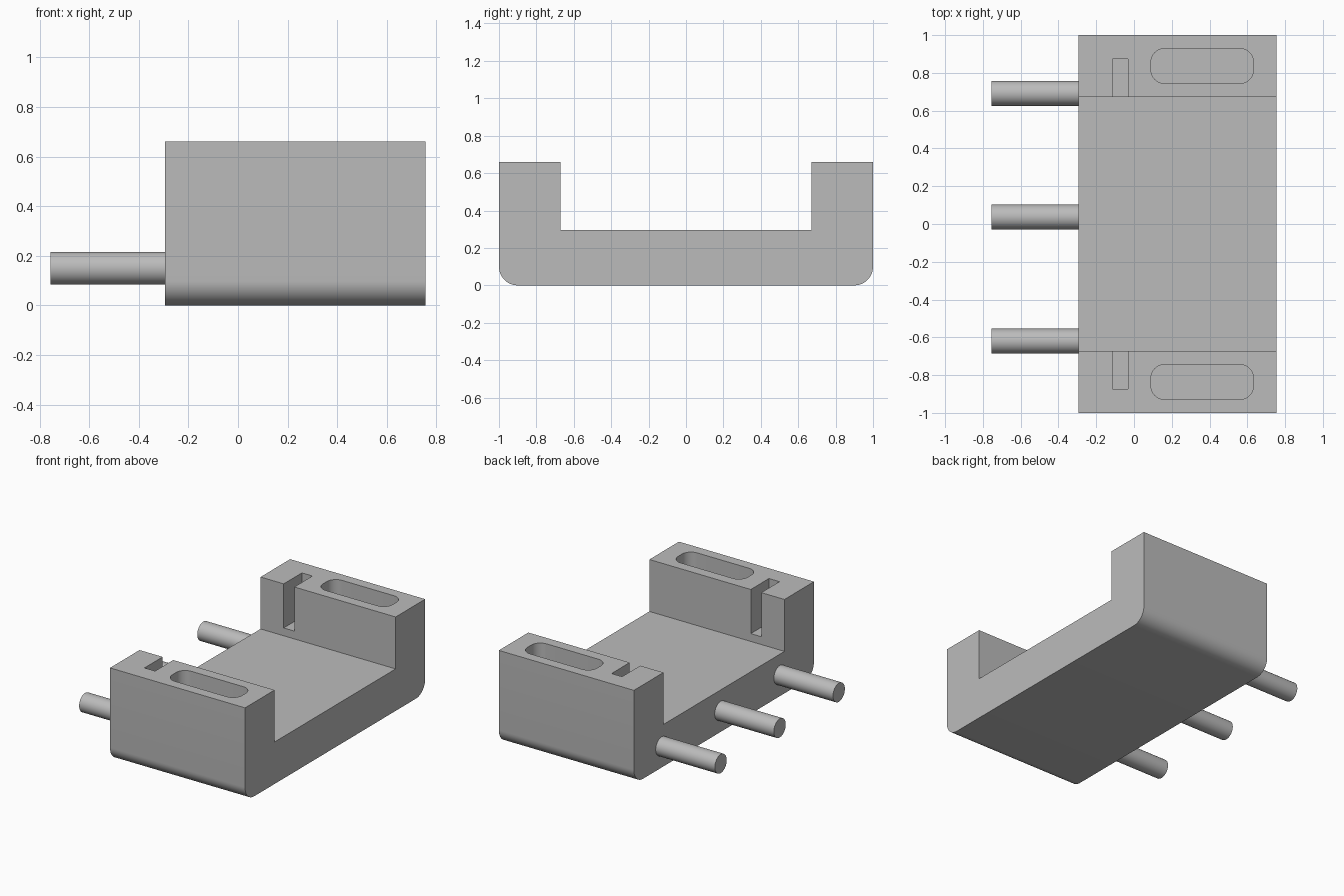
import bpy, bmesh, math

if "Cube" in bpy.data.objects:
    bpy.data.objects.remove(bpy.data.objects["Cube"])

grey = bpy.data.materials.new("grey")
grey.diffuse_color = (0.5, 0.5, 0.5, 1)
grey.use_nodes = True
grey.node_tree.nodes["Principled BSDF"].inputs["Base Color"].default_value = grey.diffuse_color

X0, X1 = -0.295, 0.755      # body ends
TOP, FLOOR, INNER = 0.66, 0.295, 0.672


def prism(name, outline, shift):
    """Extrude a closed outline of 3D points along a vector."""
    bm = bmesh.new()
    face = bm.faces.new([bm.verts.new(p) for p in outline])
    ext = bmesh.ops.extrude_face_region(bm, geom=[face])
    bmesh.ops.translate(bm, vec=shift, verts=[g for g in ext["geom"] if isinstance(g, bmesh.types.BMVert)])
    bmesh.ops.recalc_face_normals(bm, faces=bm.faces)
    me = bpy.data.meshes.new(name)
    bm.to_mesh(me)
    bm.free()
    ob = bpy.data.objects.new(name, me)
    bpy.context.collection.objects.link(ob)
    me.materials.append(grey)
    return ob


def arc(cx, cy, r, start, n=12):
    """Quarter circle, counter-clockwise from the start angle."""
    return [(cx + r * math.cos(math.radians(start + 90 * i / n)),
             cy + r * math.sin(math.radians(start + 90 * i / n))) for i in range(n + 1)]


def rounded_rect(x0, x1, y0, y1, r):
    return (arc(x1 - r, y1 - r, r, 0) + arc(x0 + r, y1 - r, r, 90)
            + arc(x0 + r, y0 + r, r, 180) + arc(x1 - r, y0 + r, r, 270))


def smooth(ob):
    bpy.ops.object.select_all(action="DESELECT")
    ob.select_set(True)
    bpy.context.view_layer.objects.active = ob
    bpy.ops.object.shade_smooth_by_angle(angle=math.radians(30))


# U-shaped body with rounded lower corners
profile = (arc(-0.9, 0.1, 0.1, 180) + arc(0.9, 0.1, 0.1, 270)
           + [(1, TOP), (INNER, TOP), (INNER, FLOOR), (-INNER, FLOOR), (-INNER, TOP), (-1, TOP)])
body = prism("cradle_body", [(X0, y, z) for y, z in profile], (X1 - X0, 0, 0))

# Board slots and rounded pockets in both side walls
cutters = []
for side in (-1, 1):
    slot = [(-0.115, 0.6), (-0.033, 0.6), (-0.033, 0.874), (-0.115, 0.874)]
    pocket = rounded_rect(0.09, 0.632, 0.745, 0.928, 0.07)
    for name, shape in (("slot_cutter", slot), ("pocket_cutter", pocket)):
        cut = prism(name, [(x, side * y, 0.35) for x, y in shape], (0, 0, 0.5))
        cut.hide_render = True
        cutters.append(cut)
        mod = body.modifiers.new(name, "BOOLEAN")
        mod.operation, mod.solver, mod.object = "DIFFERENCE", "EXACT", cut

bpy.context.view_layer.objects.active = body
body.select_set(True)
for mod in list(body.modifiers):
    bpy.ops.object.modifier_apply(modifier=mod.name)
for cut in cutters:
    bpy.data.objects.remove(cut)
smooth(body)

# Three round pins on the left end
for i, y in enumerate((-0.62, 0.037, 0.692)):
    circle = [(X0, y + 0.066 * math.cos(a), 0.15 + 0.066 * math.sin(a))
              for a in (math.tau * k / 40 for k in range(40))]
    smooth(prism(f"pin_{i + 1}", circle, (-0.755 - X0, 0, 0)))
